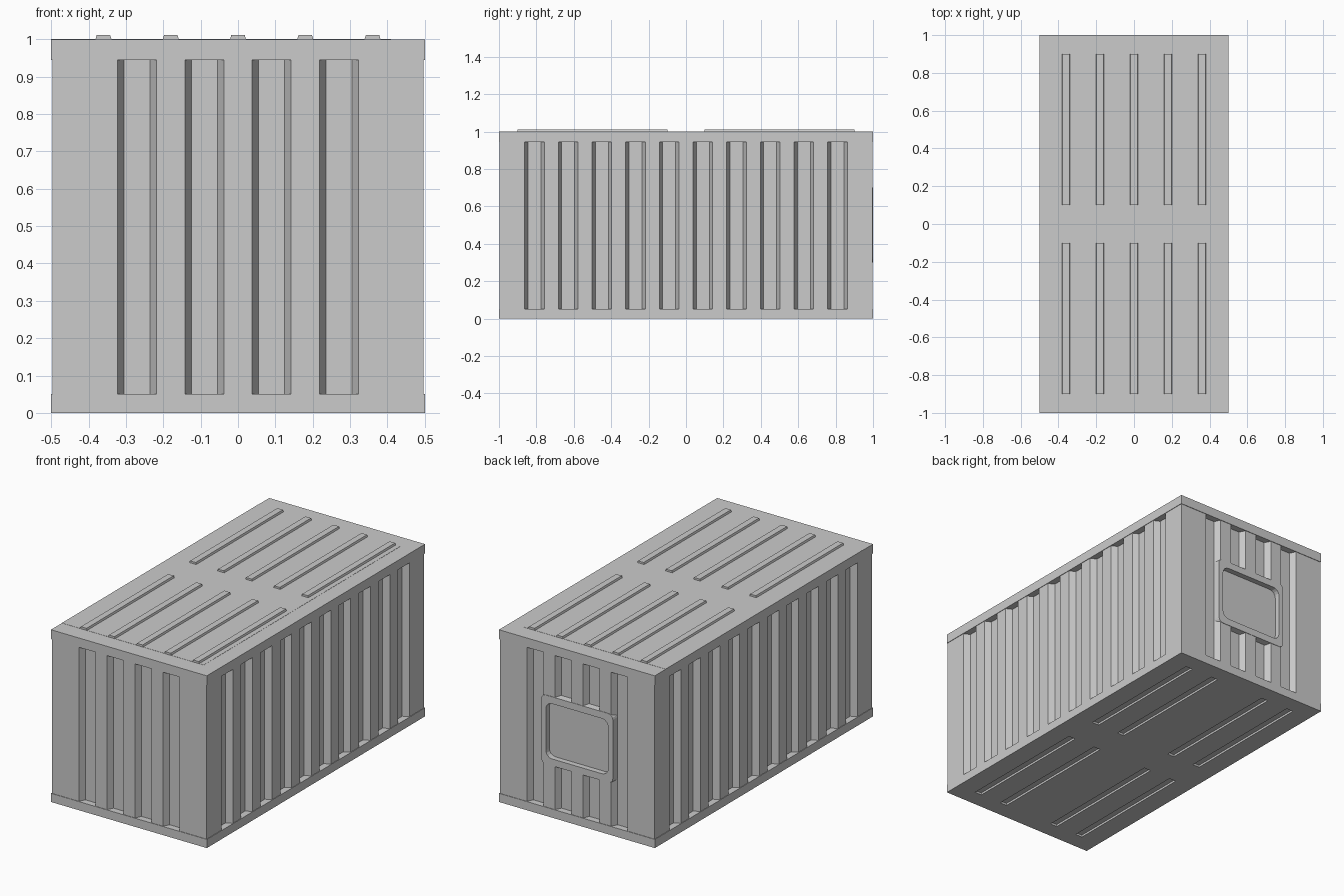
import bpy, bmesh, math
from mathutils import Matrix

cube = bpy.data.objects.get("Cube")
if cube:
    bpy.data.objects.remove(cube)

grey = bpy.data.materials.new("painted steel grey")
grey.use_nodes = True
GREY = (0.6, 0.6, 0.6, 1)
grey.diffuse_color = GREY
grey.node_tree.nodes["Principled BSDF"].inputs["Base Color"].default_value = GREY

WALL_X, WALL_Y = 0.497, 0.997      # wall planes, just inside the rails
LOW, HIGH = 0.05, 0.945            # rail edges
DEPTH, SLOPE = 0.035, 0.0175       # corrugation
PITCH, HALF = 0.18, 0.0525


def finish(name, bm):
    bmesh.ops.recalc_face_normals(bm, faces=bm.faces)
    mesh = bpy.data.meshes.new(name)
    bm.to_mesh(mesh)
    bm.free()
    mesh.materials.append(grey)
    ob = bpy.data.objects.new(name, mesh)
    bpy.context.collection.objects.link(ob)
    return ob


def add_prism(bm, outline, vec, matrix=Matrix()):
    """Extrude a closed outline of 3D points along vec."""
    face = bm.faces.new([bm.verts.new(matrix @ Matrix.Translation(p).translation) for p in outline])
    out = bmesh.ops.extrude_face_region(bm, geom=[face])
    move = matrix.to_3x3() @ Matrix.Translation(vec).translation
    for v in out["geom"]:
        if isinstance(v, bmesh.types.BMVert):
            v.co += move


def add_box(bm, x0, x1, y0, y1, z0, z1):
    add_prism(bm, [(x0, y0, z0), (x1, y0, z0), (x1, y1, z0), (x0, y1, z0)], (0, 0, z1 - z0))


def box(name, *size):
    bm = bmesh.new()
    add_box(bm, *size)
    return finish(name, bm)


def add_groove(bm, matrix, wall, u, z0, z1):
    """Trapezoid groove cutter in a wall facing -y before rotation."""
    e = 0.02
    k = SLOPE * e / DEPTH
    outline = [(u - HALF - k, -wall - e, z0), (u + HALF + k, -wall - e, z0),
               (u + HALF - SLOPE, -wall + DEPTH, z0), (u - HALF + SLOPE, -wall + DEPTH, z0)]
    add_prism(bm, outline, (0, 0, z1 - z0), matrix)


def rounded(hw, z0, z1, r, y):
    """Rounded rectangle outline in the xz plane."""
    pts = []
    for i, (cx, cz) in enumerate([(hw - r, z1 - r), (r - hw, z1 - r), (r - hw, z0 + r), (hw - r, z0 + r)]):
        for s in range(5):
            a = math.pi / 2 * (i + s / 4)
            pts.append((cx + r * math.cos(a), y, cz + r * math.sin(a)))
    return pts


def cut(target, bm, name):
    cutter = finish(name, bm)
    mod = target.modifiers.new(name, 'BOOLEAN')
    mod.operation, mod.solver, mod.object = 'DIFFERENCE', 'EXACT', cutter
    cutter.hide_render = True
    cutter.hide_viewport = True
    cutter.display_type = 'WIRE'


# Corrugated walls
walls = box("walls", -WALL_X, WALL_X, -WALL_Y, WALL_Y, LOW, HIGH)
bm = bmesh.new()
z0, z1 = LOW - 0.02, HIGH + 0.02
for quarter in (1, 3):
    turn = Matrix.Rotation(quarter * math.pi / 2, 4, 'Z')
    for i in range(10):
        add_groove(bm, turn, WALL_X, (i - 4.5) * PITCH, z0, z1)
back = Matrix.Rotation(math.pi, 4, 'Z')
for i in range(4):
    u = (i - 1.5) * PITCH
    add_groove(bm, Matrix(), WALL_Y, u, z0, z1)
    if i in (0, 3):
        add_groove(bm, back, WALL_Y, u, z0, z1)
    else:
        add_groove(bm, back, WALL_Y, u, z0, 0.3)
        add_groove(bm, back, WALL_Y, u, 0.7, z1)
cut(walls, bm, "wall_groove_cutter")

# Recessed panel on the back
bm = bmesh.new()
add_prism(bm, rounded(0.2, 0.34, 0.66, 0.04, WALL_Y - 0.03), (0, 0.06, 0))
cut(walls, bm, "back_panel_cutter")

# Frame around the back panel
bm = bmesh.new()
loops = [[bm.verts.new(p) for p in rounded(hw, a, b, r, y)]
         for hw, a, b, r, y in ((0.2, 0.34, 0.66, 0.04, 0.965), (0.2, 0.34, 0.66, 0.04, 0.999),
                                (0.23, 0.3, 0.7, 0.03, 0.999), (0.235, 0.295, 0.705, 0.03, 0.965))]
for j in range(4):
    a, b = loops[j], loops[(j + 1) % 4]
    for i in range(len(a)):
        n = (i + 1) % len(a)
        bm.faces.new((a[i], a[n], b[n], b[i]))
finish("back_panel_frame", bm)

# Bottom slab with recessed slots
floor = box("floor", -0.5, 0.5, -1, 1, 0, LOW)
bm = bmesh.new()
for i in (-2, -1, 1, 2):
    for y in (-0.9, 0.1):
        add_box(bm, i * PITCH - 0.022, i * PITCH + 0.022, y, y + 0.8, -0.02, 0.012)
cut(floor, bm, "floor_slot_cutter")

# Roof slab, raised panel and ribs
box("roof", -0.5, 0.5, -1, 1, HIGH, 0.999)
box("roof_panel", -0.5, 0.41, -0.9, 0.9, 0.99, 1.0)
bm = bmesh.new()
for i in range(-2, 3):
    for y in (-0.9, 0.1):
        x = i * PITCH
        outline = [(x - 0.023, y, 0.995), (x + 0.023, y, 0.995),
                   (x + 0.018, y, 1.011), (x - 0.018, y, 1.011)]
        add_prism(bm, outline, (0, 0.8, 0))
finish("roof_ribs", bm)
